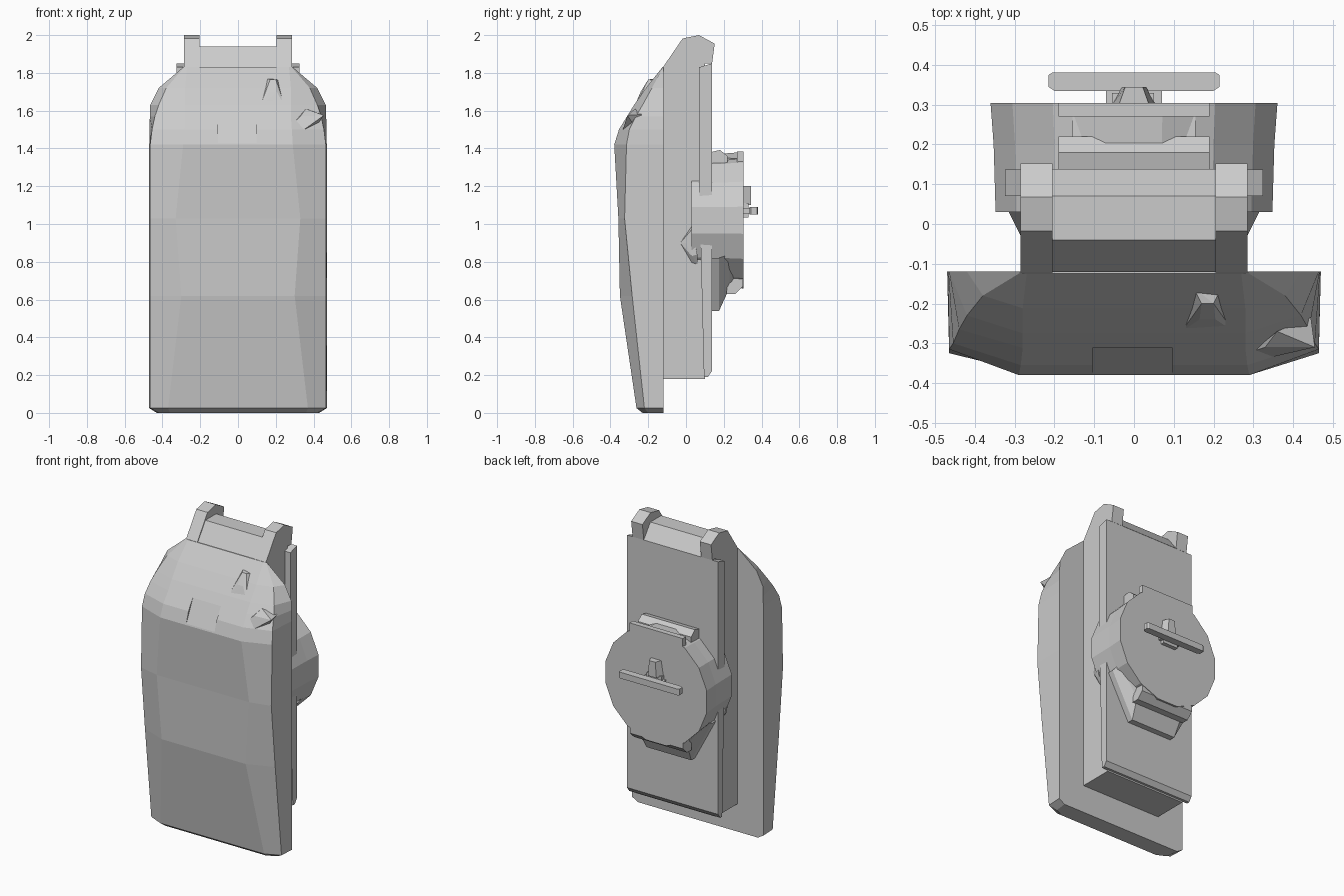
import bpy, bmesh
from math import sin, cos, pi


def finish(name, bm):
    bmesh.ops.recalc_face_normals(bm, faces=bm.faces)
    me = bpy.data.meshes.new(name)
    bm.to_mesh(me)
    bm.free()
    ob = bpy.data.objects.new(name, me)
    bpy.context.collection.objects.link(ob)
    return ob


def loft(name, rings):
    """Skin closed rings of equal length and cap both ends."""
    bm = bmesh.new()
    vs = [[bm.verts.new(p) for p in r] for r in rings]
    n = len(vs[0])
    for a, b in zip(vs, vs[1:]):
        for i in range(n):
            j = (i + 1) % n
            bm.faces.new((a[i], a[j], b[j], b[i]))
    bm.faces.new(vs[0])
    bm.faces.new(vs[-1])
    return finish(name, bm)


def prism(name, x0, x1, profile):
    """Extrude a (y, z) side profile along x."""
    return loft(name, [[(x, y, z) for y, z in profile] for x in (x0, x1)])


def box(name, x0, x1, y0, y1, z0, z1):
    return prism(name, x0, x1, [(y0, z0), (y1, z0), (y1, z1), (y0, z1)])


def hull(name, pts):
    bm = bmesh.new()
    for p in pts:
        bm.verts.new(p)
    bmesh.ops.convex_hull(bm, input=bm.verts)
    return finish(name, bm)


# Front shell: z, back half width, ridge half width, ridge y, front half width, front y
rows = [
    (0.00, 0.43, 0.42, -0.20, 0.36, -0.23),
    (0.025, 0.47, 0.465, -0.22, 0.37, -0.262),
    (0.62, 0.47, 0.465, -0.285, 0.30, -0.35),
    (1.03, 0.47, 0.465, -0.325, 0.33, -0.358),
    (1.42, 0.47, 0.465, -0.315, 0.29, -0.38),
    (1.50, 0.468, 0.455, -0.30, 0.285, -0.355),
    (1.57, 0.467, 0.44, -0.265, 0.28, -0.312),
    (1.63, 0.465, 0.42, -0.23, 0.28, -0.275),
    (1.72, 0.42, 0.38, -0.18, 0.28, -0.212),
    (1.83, 0.29, 0.285, -0.122, 0.27, -0.125),
]
rings = []
for z, xb, xr, yr, xf, yf in rows:
    half = [(xb, -0.12, z), (xr, yr, z), (xf, yf, z)]
    rings.append(half + [(-x, y, zz) for x, y, zz in reversed(half)])
shell = loft("front_shell", rings)

# Shallow notch in the brow
cutter = prism("notch_cutter", -0.105, 0.097,
               [(-0.379, 1.425), (-0.31, 1.57), (-0.45, 1.57), (-0.45, 1.425)])
cutter.hide_render = True
mod = shell.modifiers.new("notch", 'BOOLEAN')
mod.operation = 'DIFFERENCE'
mod.object = cutter
bpy.context.view_layer.objects.active = shell
bpy.ops.object.modifier_apply(modifier="notch")
bpy.data.objects.remove(cutter)

# Two faceted humps on the shell's upper right
hull("upper_hump", [(0.12, -0.27, 1.63), (0.25, -0.27, 1.62), (0.14, -0.275, 1.58),
                    (0.24, -0.275, 1.58), (0.15, -0.16, 1.77), (0.22, -0.16, 1.76),
                    (0.165, -0.24, 1.70), (0.205, -0.24, 1.70),
                    (0.17, -0.20, 1.765), (0.20, -0.20, 1.765)])
hull("side_hump", [(0.30, -0.32, 1.54), (0.28, -0.35, 1.45), (0.445, -0.235, 1.58),
                   (0.36, -0.27, 1.61), (0.455, -0.31, 1.575), (0.33, -0.31, 1.57),
                   (0.40, -0.26, 1.50)])

# Main housing, raised lugs and back plate
prism("housing", -0.206, 0.206, [(-0.122, 0.18), (0.10, 0.18), (0.10, 1.85), (0.138, 1.85),
                                 (0.07, 1.94), (-0.04, 1.94), (-0.122, 1.82)])
for s, side in ((-1, "left"), (1, "right")):
    prism(side + "_lug", s * 0.205, s * 0.285,
          [(-0.122, 0.18), (0.10, 0.18), (0.10, 1.85), (0.138, 1.85), (0.152, 1.955),
           (0.068, 2.0), (-0.018, 1.982), (-0.122, 1.83)])
prism("back_plate", -0.325, 0.325, [(0.095, 0.19), (0.115, 0.19), (0.137, 0.22),
                                    (0.137, 1.85), (0.07, 1.83), (0.07, 1.2)])


# Round drum on the back
def circle(r, y, n=16):
    return [(r * cos(2 * pi * (i + .5) / n), y, 1.02 + r * sin(2 * pi * (i + .5) / n))
            for i in range(n)]


loft("drum", [circle(0.355, 0.03), circle(0.36, 0.20), circle(0.368, 0.305)])

# Small wedges on the drum's front edge
for s, side in ((-1, "left"), (1, "right")):
    hull(side + "_wedge", [(s * x, y, z) for x, y, z in
                           [(0.285, -0.03, 0.90), (0.28, 0.03, 0.99), (0.315, 0.03, 0.97),
                            (0.28, 0.03, 0.79), (0.31, 0.03, 0.83), (0.28, 0.06, 0.78),
                            (0.32, 0.06, 0.84), (0.30, 0.0, 0.90)]])

# Lower chute with a lip
loft("lower_chute", [[(-b, y, z0), (b, y, z0), (t, y, z1), (-t, y, z1)]
                     for y, b, z0, t, z1 in [(0.13, 0.16, 0.54, 0.31, 0.82),
                                             (0.175, 0.16, 0.54, 0.31, 0.82),
                                             (0.23, 0.17, 0.66, 0.30, 0.84),
                                             (0.29, 0.18, 0.76, 0.29, 0.86)]])
prism("chute_lip", -0.19, 0.19, [(0.215, 0.63), (0.26, 0.63), (0.302, 0.67),
                                 (0.302, 0.76), (0.22, 0.76)])

# Upper roll and rib on the drum
prism("upper_roll", -0.19, 0.19, [(0.13, 1.30), (0.13, 1.38), (0.18, 1.392), (0.22, 1.36),
                                  (0.22, 1.30)])
prism("upper_web", -0.155, 0.155, [(0.21, 1.30), (0.21, 1.35), (0.28, 1.345), (0.28, 1.30)])
box("upper_rib", -0.19, 0.19, 0.27, 0.305, 1.30, 1.383)

# Handle bar, its post and the knob above it
hull("handle_bar", [(s * x, y, z) for s in (-1, 1) for x, y in
                    ((0.20, 0.335), (0.215, 0.345), (0.215, 0.375), (0.205, 0.381))
                    for z in (1.05, 1.09)])
box("handle_post", -0.07, 0.07, 0.30, 0.378, 1.055, 1.085)
box("handle_base", -0.055, 0.05, 0.30, 0.33, 1.035, 1.11)
loft("knob", [[(-a, 0.30, z), (-b, 0.345, z), (b, 0.345, z), (a, 0.30, z)]
              for z, a, b in ((1.10, 0.055, 0.03), (1.20, 0.038, 0.022))])
